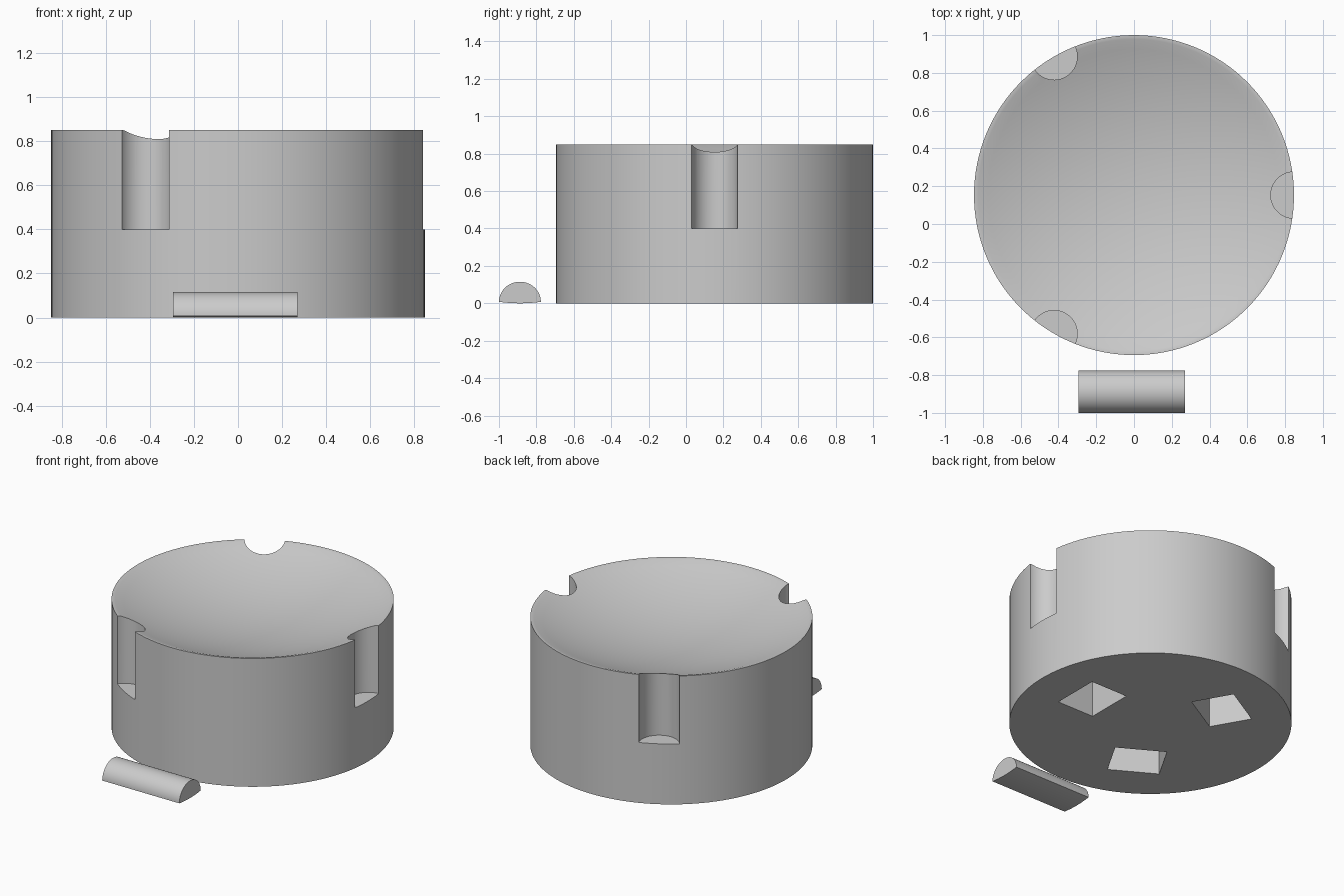
import bpy, bmesh, math
from mathutils import Matrix

if "Cube" in bpy.data.objects:
    bpy.data.objects.remove(bpy.data.objects["Cube"])

R, H, CY = 0.847, 0.85, 0.153      # drum radius, height, centre in y

grey = bpy.data.materials.new("grey")
grey.diffuse_color = (0.6, 0.6, 0.6, 1)
grey.use_nodes = True
grey.node_tree.nodes["Principled BSDF"].inputs["Base Color"].default_value = grey.diffuse_color


def make(name, bm):
    bmesh.ops.recalc_face_normals(bm, faces=bm.faces)
    me = bpy.data.meshes.new(name)
    bm.to_mesh(me)
    bm.free()
    ob = bpy.data.objects.new(name, me)
    bpy.context.collection.objects.link(ob)
    me.materials.append(grey)
    return ob


def smooth(ob):
    bpy.ops.object.select_all(action='DESELECT')
    ob.select_set(True)
    bpy.context.view_layer.objects.active = ob
    bpy.ops.object.shade_smooth_by_angle(angle=math.radians(30))


# Drum with a dished top: profile spun round the z axis
dish_r, sphere = 0.825, 2.24
base = 0.846 + math.sqrt(sphere**2 - dish_r**2)
profile = [(0, 0), (R, 0), (R, H), (0.836, 0.849)]
for i in range(17):
    r = dish_r * (1 - i / 16)
    profile.append((r, base - math.sqrt(sphere**2 - r * r)))
bm = bmesh.new()
vs = [bm.verts.new((r, 0, z)) for r, z in profile]
edges = [bm.edges.new(p) for p in zip(vs, vs[1:])]
bmesh.ops.spin(bm, geom=vs + edges, cent=(0, 0, 0), axis=(0, 0, 1),
               angle=math.tau, steps=128, use_duplicate=False)
bmesh.ops.remove_doubles(bm, verts=bm.verts, dist=1e-5)
bmesh.ops.translate(bm, verts=bm.verts, vec=(0, CY, 0))
drum = make("drum", bm)

# Three round side notches and three square sockets underneath
cut = bmesh.new()
for k in range(3):
    turn = Matrix.Translation((0, CY, 0)) @ Matrix.Rotation(k * math.tau / 3, 4, 'Z')
    bmesh.ops.create_cone(cut, cap_ends=True, segments=64, radius1=0.123,
                          radius2=0.123, depth=0.6,
                          matrix=turn @ Matrix.Translation((R, 0, 0.7)))
    bmesh.ops.create_cube(cut, size=1, matrix=turn @ Matrix.Translation((0.455, 0, 0.15))
                          @ Matrix.Diagonal((0.268, 0.315, 0.5, 1)))
cutter = make("notch_cutter", cut)
cutter.hide_render = True
cutter.hide_viewport = True
mod = drum.modifiers.new("notches", 'BOOLEAN')
mod.operation = 'DIFFERENCE'
mod.solver = 'EXACT'
mod.object = cutter
bpy.context.view_layer.objects.active = drum
bpy.ops.object.modifier_apply(modifier=mod.name)
bpy.data.objects.remove(cutter)
smooth(drum)

# Loose half-round key: domed top, slightly bowed underside
kr, ky = 0.112, -0.888
ring = [(ky + kr * math.cos(a), 0.008 + 0.107 * math.sin(a))
        for a in (math.pi * i / 32 for i in range(33))]
ring += [(ky - kr + 2 * kr * i / 8, 0.008 * (2 * i / 8 - 1)**2) for i in range(1, 8)]
bm = bmesh.new()
face = bm.faces.new([bm.verts.new((-0.295, y, z)) for y, z in ring])
ext = bmesh.ops.extrude_face_region(bm, geom=[face], use_keep_orig=True)
bmesh.ops.translate(bm, vec=(0.565, 0, 0),
                    verts=[g for g in ext["geom"] if isinstance(g, bmesh.types.BMVert)])
smooth(make("key", bm))
